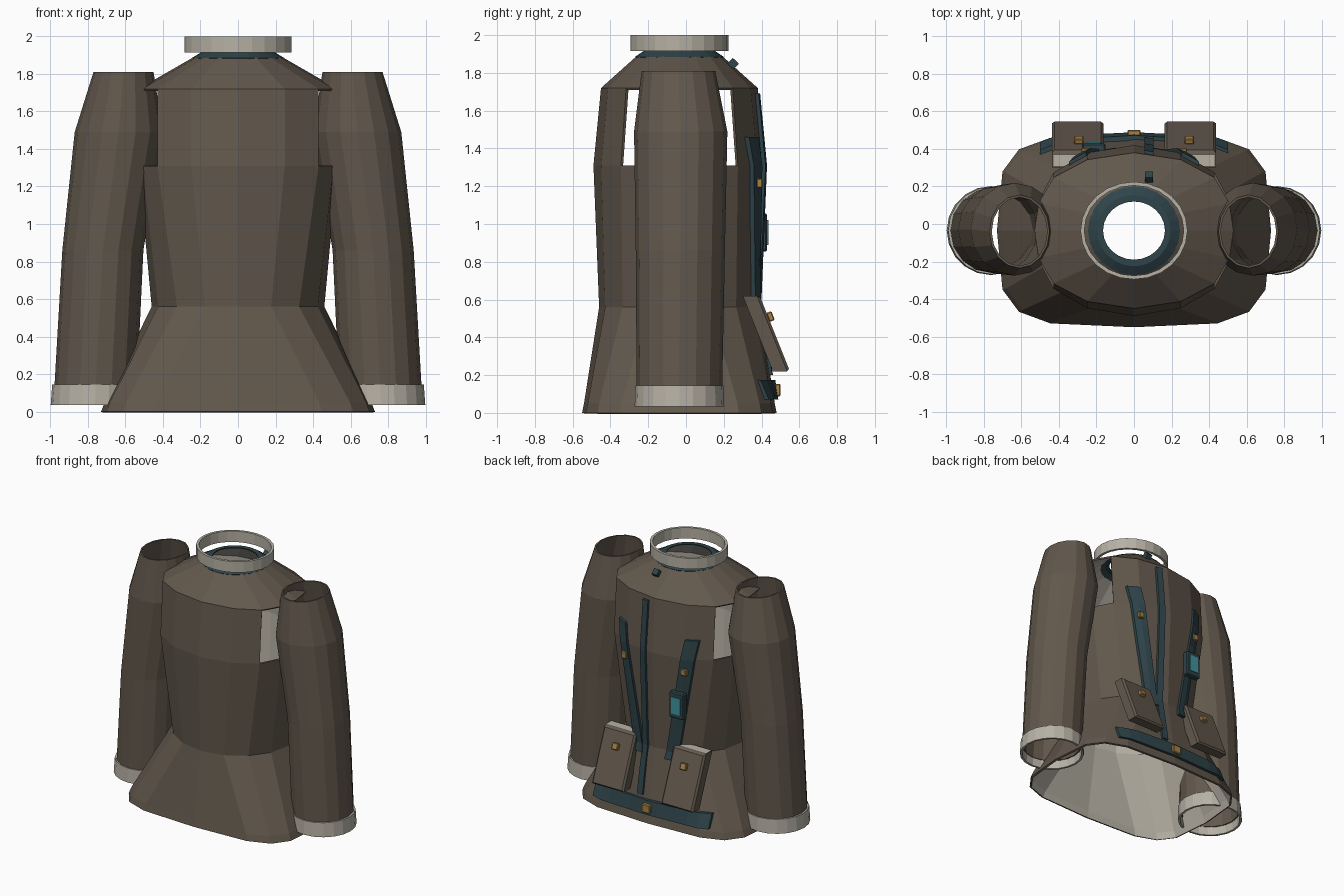
import bpy, bmesh, math
from mathutils import Vector

if "Cube" in bpy.data.objects:
    bpy.data.objects.remove(bpy.data.objects["Cube"])

CY = -0.035  # depth centre of the garment


def material(name, rgb):
    m = bpy.data.materials.new(name)
    m.diffuse_color = (*rgb, 1)
    m.use_nodes = True
    m.node_tree.nodes["Principled BSDF"].inputs["Base Color"].default_value = m.diffuse_color
    return m


BROWN = material("brown_cloth", (0.122, 0.097, 0.073))
LIGHT = material("pale_lining", (0.47, 0.44, 0.375))
TEAL = material("dark_teal_webbing", (0.028, 0.058, 0.068))
GOLD = material("brass", (0.38, 0.22, 0.06))
GLOW = material("bright_teal_screen", (0.05, 0.3, 0.34))


def finish(name, bm, *mats, shell=0.0, lined=False):
    bm.normal_update()
    me = bpy.data.meshes.new(name)
    bm.to_mesh(me)
    bm.free()
    for m in mats:
        me.materials.append(m)
    ob = bpy.data.objects.new(name, me)
    bpy.context.collection.objects.link(ob)
    if shell:
        s = ob.modifiers.new("thickness", "SOLIDIFY")
        s.thickness, s.offset = shell, -1
        s.material_offset = 1 if lined else 0
    return ob


def loft(bm, rings, skip=lambda level, i: False):
    """Skin a list of closed rings from bottom to top."""
    vs = [[bm.verts.new(p) for p in r] for r in rings]
    n = len(vs[0])
    for k in range(len(vs) - 1):
        for i in range(n):
            if not skip(k, i):
                j = (i + 1) % n
                bm.faces.new((vs[k][i], vs[k][j], vs[k + 1][j], vs[k + 1][i]))
    for v in [v for v in bm.verts if not v.link_faces]:
        bm.verts.remove(v)


def oval(cx, cy, z, a, b, n=16):
    return [Vector((cx + a * math.cos(t), cy + b * math.sin(t), z))
            for t in (2 * math.pi * i / n for i in range(n))]


# Quarter cross-sections: square-ish hem, oval waist, broad chest
HEM = ((1, 0), (.96, .61), (.84, .84), (.61, .96), (0, 1))
WAIST = ((1, 0), (.924, .383), (.707, .707), (.383, .924), (0, 1))
CHEST = ((1, 0), (.96, .35), (.81, .68), (.47, .91), (0, 1))


def ring(z, a, b, quarter):
    q = list(quarter)
    half = q + [(-x, y) for x, y in reversed(q[:-1])]
    full = half + [(x, -y) for x, y in reversed(half[1:-1])]
    return [Vector((a * x, CY + b * y, z)) for x, y in full]


BODY = [ring(0, .73, .515, HEM), ring(.05, .71, .505, HEM),
        ring(.56, .46, .425, WAIST), ring(1.31, .53, .455, CHEST),
        ring(1.72, .53, .415, CHEST)]


# Jacket body with open armholes on both sides
bm = bmesh.new()
loft(bm, BODY, lambda k, i: k == 3 and i in (0, 1, 6, 7, 8, 9, 14, 15))
finish("jacket_body", bm, BROWN, LIGHT, shell=.015, lined=True)

# Shoulder yoke and neck band
bm = bmesh.new()
loft(bm, [BODY[-1], ring(1.89, .235, .225, WAIST)])
finish("shoulder_yoke", bm, BROWN, LIGHT, shell=.012, lined=True)
bm = bmesh.new()
loft(bm, [oval(0, CY, 1.885, .245, .235, 24), oval(0, CY, 1.915, .195, .19, 24),
          oval(0, CY, 1.915, .165, .155, 24)])
finish("neck_band", bm, TEAL, shell=.008)


def tube(name, outer, t, mat, n):
    """Closed tube wall from (cx, cy, z, a, b) sections."""
    bm = bmesh.new()
    rings = [oval(*s, n) for s in outer]
    rings += [oval(x, y, z, a - t, b - t, n) for x, y, z, a, b in reversed(outer)]
    loft(bm, rings + [rings[0]])
    bmesh.ops.remove_doubles(bm, verts=bm.verts, dist=1e-5)
    return finish(name, bm, mat)


tube("collar_ring", [(0, CY, 1.915, .285, .26), (0, CY, 2.0, .285, .26)], .02, LIGHT, 24)

# Sleeves and cuffs
for s, side in ((-1, "left"), (1, "right")):
    tube(side + "_sleeve", [(s * .76, CY, .10, .22, .226), (s * .72, -.03, .86, .216, .236),
                            (s * .635, -.028, 1.49, .235, .247),
                            (s * .61, -.04, 1.81, .16, .195)], .012, BROWN, 16)
    tube(side + "_cuff", [(s * .762, CY, .035, .236, .237), (s * .758, CY, .145, .232, .233)],
         .017, LIGHT, 20)


def back_y(x, z):
    """Depth of the jacket's back surface at x, z."""
    for lo, hi in zip(BODY, BODY[1:]):
        z0, z1 = lo[0].z, hi[0].z
        if z0 <= z <= z1:
            pts = [p.lerp(q, (z - z0) / (z1 - z0)) for p, q in zip(lo[:9], hi[:9])]
            for p, q in zip(pts, pts[1:]):
                if q.x <= x <= p.x:
                    return p.y + (q.y - p.y) * (p.x - x) / (p.x - q.x)
    return CY


def webbing(name, rows, thick):
    """Strip of webbing laid over the back; each row is (x0, x1, z)."""
    bm = bmesh.new()
    cuts = 12 if len(rows) == 2 else 2
    grid = [[[bm.verts.new((x, back_y(x, z) + d, z))
              for x in (x0 + (x1 - x0) * i / cuts for i in range(cuts + 1))]
             for x0, x1, z in rows] for d in (-.006, thick)]
    for k in range(len(rows) - 1):
        for i in range(cuts):
            for g in grid:
                bm.faces.new((g[k][i], g[k][i + 1], g[k + 1][i + 1], g[k + 1][i]))
    edges = [e for e in bm.edges if e.is_boundary]
    bmesh.ops.bridge_loops(bm, edges=edges)
    bmesh.ops.recalc_face_normals(bm, faces=bm.faces)
    return finish(name, bm, TEAL)


def box(name, centre, size, mat, tilt=0.0, bevel=0.0):
    bm = bmesh.new()
    bmesh.ops.create_cube(bm, size=1)
    bmesh.ops.scale(bm, vec=size, verts=bm.verts)
    if bevel:
        bmesh.ops.bevel(bm, geom=bm.edges[:], offset=bevel, segments=1, affect='EDGES')
    ob = finish(name, bm, mat)
    ob.location, ob.rotation_euler = centre, (tilt, 0, 0)
    return ob


# Back webbing: centre strap, converging side straps, hem belt
heights = (.2, .38, .56, .8, 1.05, 1.31, 1.5, 1.69)
webbing("centre_strap", [(.055, .105, z) for z in heights], .018)
box("strap_end_tab", (.08, .25, 1.85), (.045, .045, .04), TEAL, -.75)
for s, side in ((-1, "left"), (1, "right")):
    rows = []
    for z in (.5, .56, .75, .95, 1.13, 1.31, 1.46):
        x = s * (.14 + .16 * (z - .5) / .96)
        rows.append((x - .045, x + .045, z))
    webbing(side + "_strap", rows, .022)
    x = s * .259
    box(side + "_strap_buckle", (x, back_y(x, 1.215) + .024, 1.215), (.045, .03, .05), GOLD, 0, .005)
webbing("hem_belt", [(-.5, .5, .07), (-.5, .5, .175)], .022)
box("belt_buckle", (0, back_y(0, .12) + .025, .12), (.07, .035, .065), GOLD, 0, .006)

# Slanted pouches with pale openings
for s, side in ((-1, "left"), (1, "right")):
    bm = bmesh.new()
    x0, x1 = s * .30 - .138, s * .30 + .138
    profile = ((.30, .62), (.46, .22), (.55, .22), (.39, .62))
    a = [bm.verts.new((x0, y, z)) for y, z in profile]
    b = [bm.verts.new((x1, y, z)) for y, z in profile]
    bm.faces.new(a)
    bm.faces.new(b[::-1])
    for i in range(4):
        j = (i + 1) % 4
        bm.faces.new((a[i], b[i], b[j], a[j]))
    bmesh.ops.recalc_face_normals(bm, faces=bm.faces)
    outer = [e for e in bm.edges if all(v.co.y > .38 and v.co.z < .63 for v in e.verts)
             and all(v in (a[2], a[3], b[2], b[3]) for v in e.verts)]
    bmesh.ops.bevel(bm, geom=outer, offset=.014, segments=1, affect='EDGES')
    bm.normal_update()
    top = [f for f in bm.faces if f.normal.z > .95]
    bmesh.ops.inset_region(bm, faces=top, thickness=.012)
    for f in top:
        f.material_index = 1
    finish(side + "_pouch", bm, BROWN, LIGHT)
    box(side + "_pouch_clasp", (s * .295, .447, .51), (.05, .03, .05), GOLD, .38, .005)

# Small device with a glowing screen on one strap
box("device_case", (-.215, .405, .955), (.125, .05, .2), TEAL, 0, .008)
box("device_screen", (-.215, .432, .955), (.075, .008, .13), GLOW)
